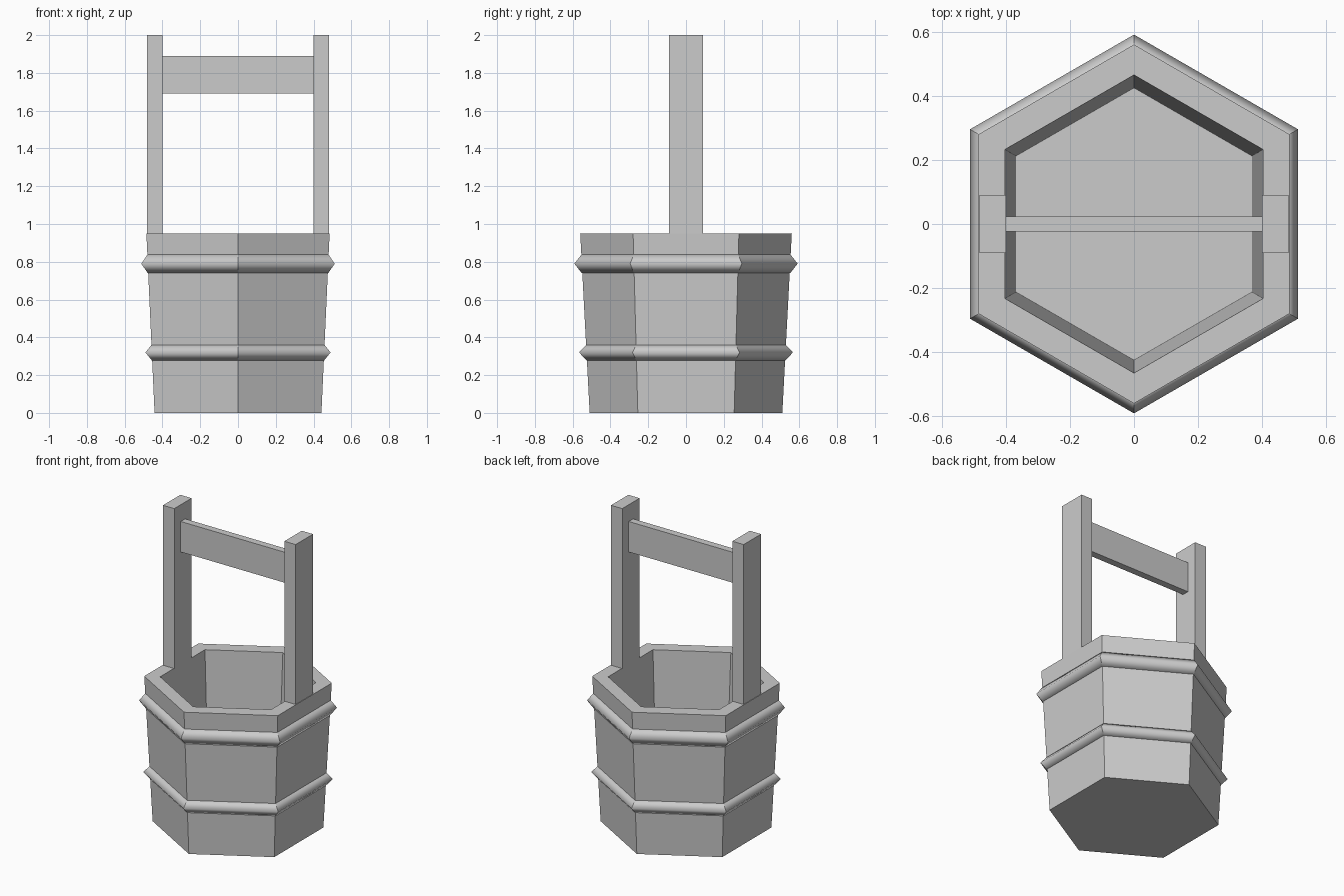
import bpy
import bmesh
from math import sin, cos, tau

SIDES = 6

if "Cube" in bpy.data.objects:
    bpy.data.objects.remove(bpy.data.objects["Cube"], do_unlink=True)

grey = bpy.data.materials.new("plain grey")
grey.use_nodes = True
grey.diffuse_color = (0.6, 0.6, 0.6, 1)
grey.node_tree.nodes["Principled BSDF"].inputs["Base Color"].default_value = (0.6, 0.6, 0.6, 1)


def finish(name, bm):
    bmesh.ops.recalc_face_normals(bm, faces=bm.faces)
    mesh = bpy.data.meshes.new(name)
    bm.to_mesh(mesh)
    bm.free()
    mesh.materials.append(grey)
    obj = bpy.data.objects.new(name, mesh)
    bpy.context.collection.objects.link(obj)
    return obj


def hexagon_sweep(name, profile, closed=False):
    """Sweep (radius, z) points round a hexagon whose corners lie on the y axis."""
    bm = bmesh.new()
    rings = [[bm.verts.new((r * sin(tau * i / SIDES), r * cos(tau * i / SIDES), z))
              for i in range(SIDES)] for r, z in profile]
    pairs = list(zip(rings, rings[1:]))
    if closed:
        pairs.append((rings[-1], rings[0]))
    else:
        bm.faces.new(rings[0])
        bm.faces.new(rings[-1])
    for a, b in pairs:
        for i in range(SIDES):
            j = (i + 1) % SIDES
            edge_face = bm.faces.new((a[i], a[j], b[j], b[i]))
            edge_face.smooth = closed
            # Corners of a smooth hoop stay crisp
            if closed:
                bm.edges.get((a[i], b[i])).smooth = False
                bm.edges.get((a[j], b[j])).smooth = False
    return finish(name, bm)


def box(name, low, high):
    bm = bmesh.new()
    bmesh.ops.create_cube(bm, size=1)
    for v in bm.verts:
        v.co = [h if c > 0 else l for c, l, h in zip(v.co, low, high)]
    return finish(name, bm)


# Tapered bucket with a thick wall and an inner floor
hexagon_sweep("bucket", [(0.51, 0), (0.56, 0.95), (0.465, 0.95), (0.425, 0.19)])

# Diamond-section hoops centred on the wall
for name, radius, z, out, half in (("lower_hoop", 0.527, 0.32, 0.039, 0.042),
                                   ("upper_hoop", 0.552, 0.79, 0.039, 0.05)):
    hexagon_sweep(name, [(radius, z - half), (radius + out, z),
                         (radius, z + half), (radius - out, z)], closed=True)

# Handle posts and the bar between them
box("left_post", (0.4, -0.09, 0.95), (0.482, 0.09, 2))
box("right_post", (-0.482, -0.09, 0.95), (-0.4, 0.09, 2))
box("handle_bar", (-0.4, -0.023, 1.69), (0.4, 0.023, 1.89))
